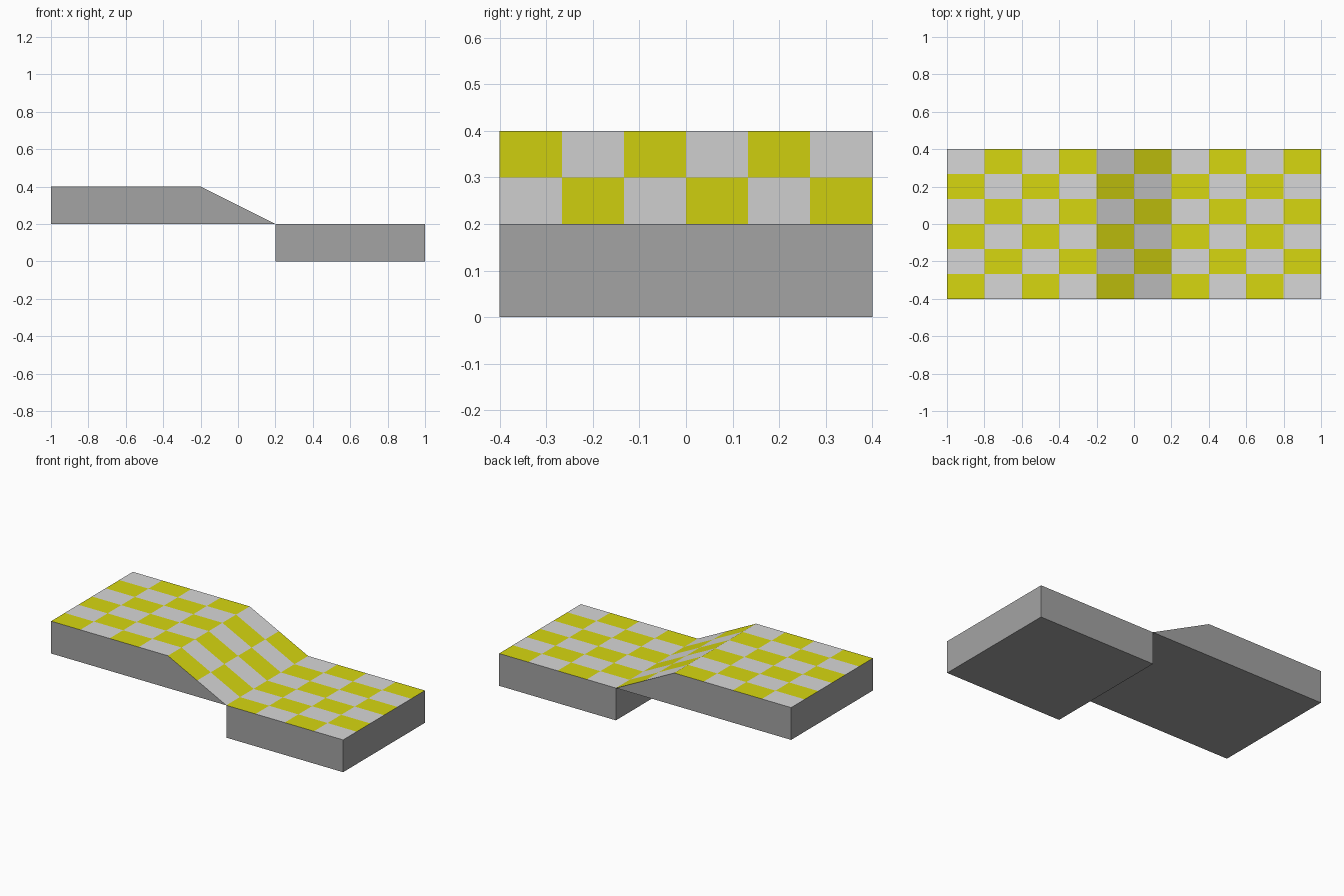
import bpy, bmesh, math
from mathutils import Vector

if "Cube" in bpy.data.objects:
    bpy.data.objects.remove(bpy.data.objects["Cube"])

HALF_W = 0.4            # half width in y
TILE_X = 0.2            # checker tile sizes
TILE_Y = 0.8 / 6


def material(name, rgb):
    m = bpy.data.materials.new(name)
    m.diffuse_color = (*rgb, 1)
    m.use_nodes = True
    m.node_tree.nodes["Principled BSDF"].inputs["Base Color"].default_value = m.diffuse_color
    return m


MATS = [material("dark_grey", (0.371, 0.371, 0.371)),
        material("light_grey", (0.679, 0.679, 0.679)),
        material("yellow", (0.679, 0.679, 0.005))]


def checkered_block(name, profile):
    """Extrude an x-z profile along y, cut it into tiles, checker the top."""
    bm = bmesh.new()
    face = bm.faces.new([bm.verts.new((x, -HALF_W, z)) for x, z in profile])
    ext = bmesh.ops.extrude_face_region(bm, geom=[face])
    moved = [v for v in ext["geom"] if isinstance(v, bmesh.types.BMVert)]
    bmesh.ops.translate(bm, verts=moved, vec=(0, 2 * HALF_W, 0))
    bmesh.ops.recalc_face_normals(bm, faces=bm.faces[:])

    # cut along the tile borders
    x0, x1 = min(p[0] for p in profile), max(p[0] for p in profile)
    cuts = [(Vector((-1 + i * TILE_X, 0, 0)), Vector((1, 0, 0)))
            for i in range(1, 10)
            if x0 + 0.01 < -1 + i * TILE_X < x1 - 0.01]
    cuts += [(Vector((0, -HALF_W + j * TILE_Y, 0)), Vector((0, 1, 0)))
             for j in range(1, 6)]
    for co, no in cuts:
        bmesh.ops.bisect_plane(bm, geom=bm.verts[:] + bm.edges[:] + bm.faces[:],
                               plane_co=co, plane_no=no, dist=1e-5)

    # upward faces alternate yellow and light grey, the rest is dark grey
    bm.normal_update()
    for f in bm.faces:
        f.material_index = 0
        if f.normal.z > 0.5:
            c = f.calc_center_median()
            i = math.floor((c.x + 1) / TILE_X)
            j = math.floor((c.y + HALF_W) / TILE_Y)
            f.material_index = 2 if (i + j) % 2 == 0 else 1

    me = bpy.data.meshes.new(name)
    bm.to_mesh(me)
    bm.free()
    for m in MATS:
        me.materials.append(m)
    ob = bpy.data.objects.new(name, me)
    bpy.context.collection.objects.link(ob)
    return ob


# raised slab with the ramp running down to the lower slab
checkered_block("upper_slab_with_ramp",
                [(-1, 0.2), (0.2, 0.2), (-0.2, 0.4), (-1, 0.4)])
# lower slab
checkered_block("lower_slab", [(0.2, 0), (1, 0), (1, 0.2), (0.2, 0.2)])
